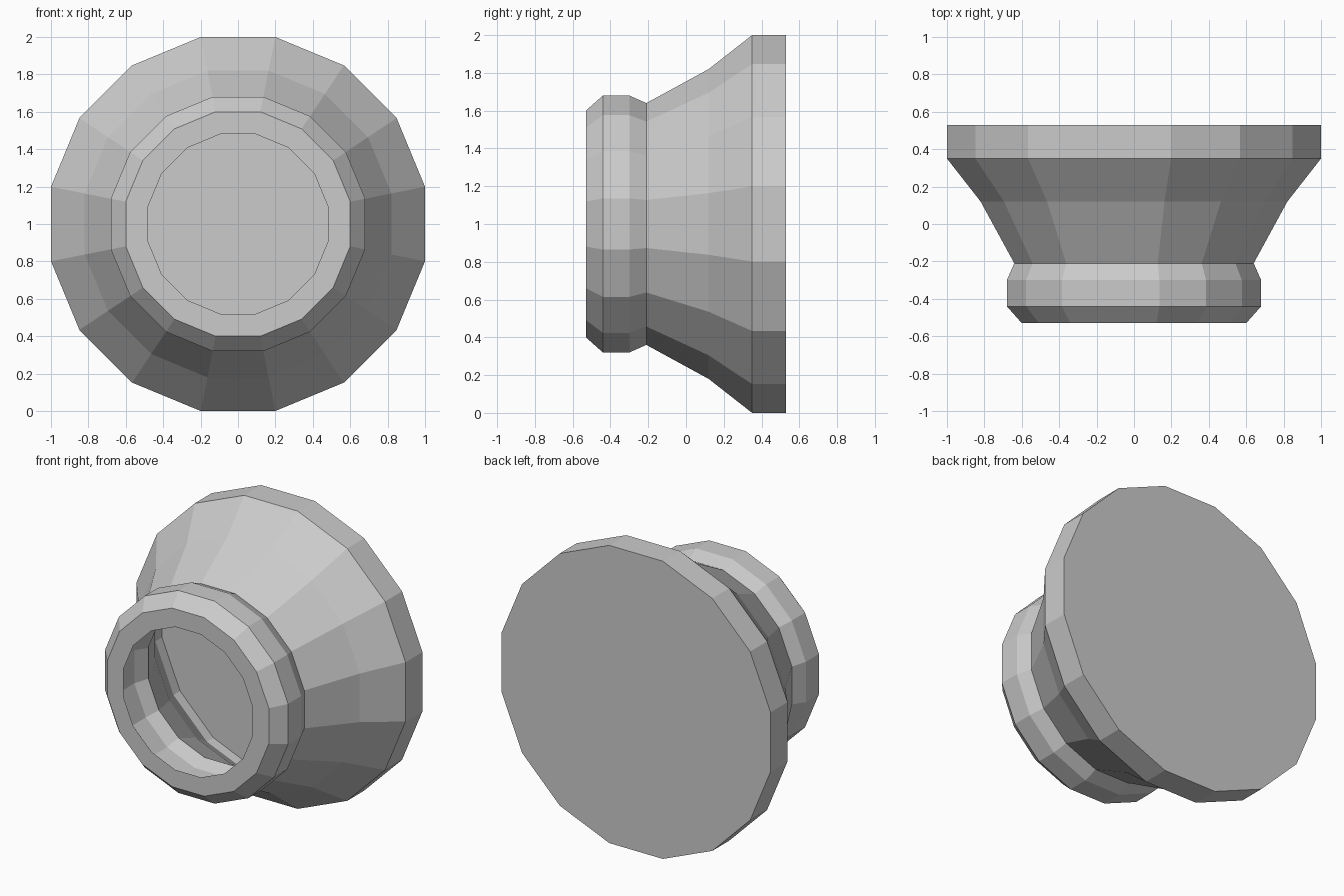
import bpy, bmesh, math

if "Cube" in bpy.data.objects:
    bpy.data.objects.remove(bpy.data.objects["Cube"])

SIDES = 16
K = 1 / math.cos(math.pi / SIDES)  # flat-to-flat distance to corner radius

# (half width across flats, y): back disc, outer wall, front rim, hollow inside, floor
PROFILE = [
    (1.0, 0.53), (1.0, 0.35), (0.82, 0.12), (0.64, -0.21),
    (0.68, -0.30), (0.68, -0.44), (0.60, -0.53),
    (0.48, -0.53), (0.56, -0.44), (0.56, -0.30), (0.52, -0.21),
    (0.70, 0.12), (0.88, 0.38), (0.88, 0.45),
]

mat = bpy.data.materials.new("light_grey")
mat.diffuse_color = (0.6, 0.6, 0.6, 1)
mat.use_nodes = True
mat.node_tree.nodes["Principled BSDF"].inputs["Base Color"].default_value = mat.diffuse_color

# flared knob, lathed round the y axis
bm = bmesh.new()
rings = []
for a, y in PROFILE:
    ring = []
    for i in range(SIDES):
        t = 2 * math.pi * (i + 0.5) / SIDES
        ring.append(bm.verts.new((a * K * math.cos(t), y, 1 + a * K * math.sin(t))))
    rings.append(ring)
for r0, r1 in zip(rings, rings[1:]):
    for i in range(SIDES):
        j = (i + 1) % SIDES
        bm.faces.new((r0[i], r0[j], r1[j], r1[i]))
bm.faces.new(rings[0])    # closed back
bm.faces.new(rings[-1])   # floor of the hollow
bmesh.ops.recalc_face_normals(bm, faces=bm.faces[:])

mesh = bpy.data.meshes.new("flared_socket")
bm.to_mesh(mesh)
bm.free()
mesh.materials.append(mat)
obj = bpy.data.objects.new("flared_socket", mesh)
bpy.context.collection.objects.link(obj)
